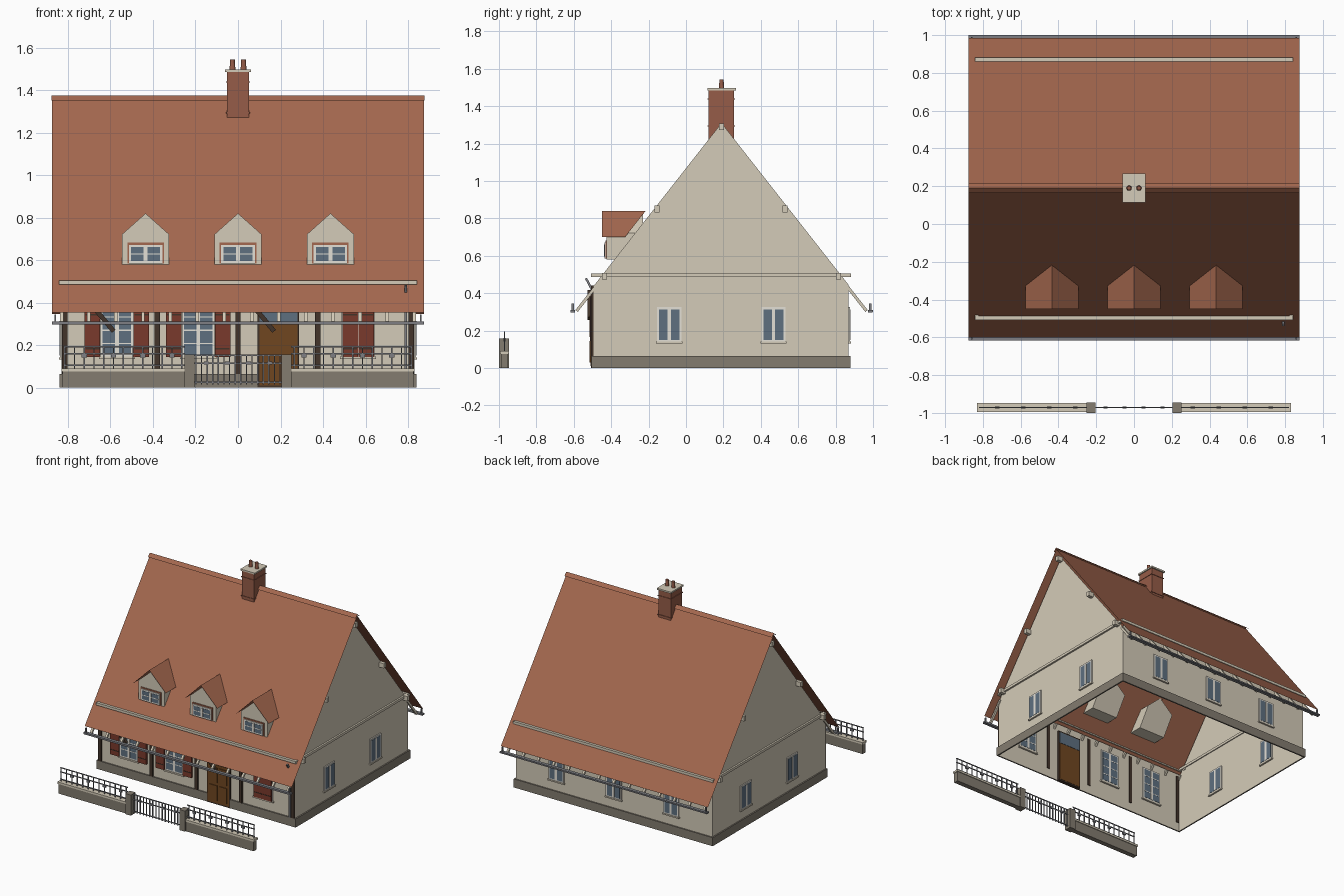
import bpy, bmesh, math
from mathutils import Matrix, Vector

if "Cube" in bpy.data.objects:
    bpy.data.objects.remove(bpy.data.objects["Cube"])


def lin(c):
    return tuple(((v / 255 + 0.055) / 1.055) ** 2.4 if v > 10 else v / 3294 for v in c) + (1,)


COLOURS = {
    "cream": (212, 203, 184), "tile": (163, 103, 78), "stone": (131, 124, 112),
    "glass": (94, 112, 128), "white": (228, 224, 214), "shutter_red": (122, 58, 44),
    "door_wood": (112, 70, 32), "dark_timber": (66, 52, 42), "metal": (126, 127, 132),
    "brick": (150, 92, 72)}
MATS = {}
for key, rgb in COLOURS.items():
    MATS[key] = bpy.data.materials.new(key)
    MATS[key].diffuse_color = lin(rgb)

parts = {}


def mesh(name, mat):
    return parts.setdefault((name, mat), bmesh.new())


def box(name, mat, x0, x1, y0, y1, z0, z1):
    bm = mesh(name, mat)
    m = Matrix.Translation(((x0 + x1) / 2, (y0 + y1) / 2, (z0 + z1) / 2))
    bmesh.ops.create_cube(bm, size=1, matrix=m @ Matrix.Diagonal((x1 - x0, y1 - y0, z1 - z0, 1)))


def face(name, mat, pts):
    bm = mesh(name, mat)
    return bm.faces.new([bm.verts.new(p) for p in pts])


def bar(name, mat, a, b, w, d):
    # square bar between two points
    a, b = Vector(a), Vector(b)
    rot = (b - a).to_track_quat('Z', 'Y').to_matrix().to_4x4()
    m = Matrix.Translation((a + b) / 2) @ rot @ Matrix.Diagonal((w, d, (b - a).length, 1))
    bmesh.ops.create_cube(mesh(name, mat), size=1, matrix=m)


def wall_box(name, mat, side, pos, u0, u1, d, z0, z1):
    # box straddling a wall; side is the wall's normal axis
    if side == 'x':
        box(name, mat, pos - d, pos + d, u0, u1, z0, z1)
    else:
        box(name, mat, u0, u1, pos - d, pos + d, z0, z1)


def window(side, pos, u, w, z0, z1, frame="white", rows=3):
    wall_box("window_frames", frame, side, pos, u - w / 2, u + w / 2, 0.008, z0, z1)
    b = 0.011
    wall_box("window_glass", "glass", side, pos, u - w / 2 + b, u + w / 2 - b, 0.0095, z0 + b, z1 - b)
    wall_box("window_bars", "white", side, pos, u - 0.009, u + 0.009, 0.011, z0 + b, z1 - b)
    for i in range(1, rows):
        z = z0 + (z1 - z0) * i / rows
        wall_box("window_bars", "white", side, pos, u - w / 2 + b, u + w / 2 - b, 0.0105, z - 0.003, z + 0.003)


RY, RZ, SLOPE = 0.19, 1.36, 1.275      # ridge position and roof pitch
WX, WF, WB = 0.83, -0.495, 0.868       # wall faces


def ring(name, mat, out, t, z0, z1):
    x, f, b = WX + out, WF - out, WB + out
    box(name, mat, -x, x, f, f + t, z0, z1)
    box(name, mat, -x, x, b - t, b, z0, z1)
    for s in (-1, 1):
        cx = s * (x - t / 2)
        box(name, mat, cx - t / 2, cx + t / 2, f + t, b - t, z0, z1)


# Walls: two gables and two long sides, open underneath
for s in (-1, 1):
    x = s * WX
    face("gable_wall", "cream", [(x, WF, 0), (x, WB, 0), (x, WB, 0.446), (x, RY, 1.31), (x, WF, 0.437)])
for y in (WF, WB):
    face("long_wall", "cream", [(-WX, y, 0), (WX, y, 0), (WX, y, 0.46), (-WX, y, 0.46)])
ring("plinth", "stone", 0.011, 0.010, 0, 0.065)
ring("cornice", "cream", 0.013, 0.02, 0.486, 0.505)

# Main roof sheets and ridge cap
for y in (-0.6, 0.985):
    z = RZ - SLOPE * abs(y - RY)
    face("main_roof", "tile", [(-0.875, RY, RZ), (0.875, RY, RZ), (0.875, y, z), (-0.875, y, z)])
for s in (-1, 1):
    face("ridge_cap", "tile", [(-0.877, RY, 1.374), (0.877, RY, 1.374),
                               (0.877, RY + s * 0.025, 1.35), (-0.877, RY + s * 0.025, 1.35)])

# Purlin ends showing on the gables
for s in (-1, 1):
    for y, z in ((-0.435, 0.49), (-0.155, 0.85), (RY, 1.29), (0.53, 0.85), (0.815, 0.49)):
        cx = s * 0.848
        box("purlin_ends", "cream", cx - 0.022, cx + 0.022, y - 0.013, y + 0.013, z - 0.018, z + 0.018)

# Rafter tails and gutters under both eaves
for s, yo in ((-1, -0.585), (1, 0.965)):
    for i in range(14):
        x = -0.83 + 1.66 * i / 13
        bar("rafter_tails", "cream", (x, yo, 0.305), (x, yo - s * 0.11, 0.445), 0.016, 0.016)
    y = yo + s * 0.02
    box("gutter", "metal", -0.875, 0.875, y - 0.012, y + 0.012, 0.298, 0.311)
    for x in (-0.86, 0.86):
        box("gutter_hangers", "metal", x - 0.004, x + 0.004, y - 0.006, y + 0.006, 0.298, 0.345)
box("gutter", "metal", -0.875, 0.875, 0.992, 1.0, 0.300, 0.309)

# Downpipe
bar("downpipe", "metal", (0.79, -0.535, 0.48), (0.79, -0.503, 0.42), 0.012, 0.012)
box("downpipe", "metal", 0.784, 0.796, -0.511, -0.499, 0.065, 0.425)

# Timber posts and braces on the front
for x in (-0.815, -0.38, 0, 0.375, 0.815):
    box("front_posts", "dark_timber", x - 0.012, x + 0.012, -0.508, -0.49, 0.065, 0.44)
for x in (-0.585, 0.17):
    bar("front_braces", "dark_timber", (x - 0.12, -0.515, 0.41), (x, -0.515, 0.265), 0.022, 0.022)

# Windows on all four walls, with sills
for s in (-1, 1):
    for y in (-0.09, 0.468):
        window('x', s * WX, y, 0.13, 0.14, 0.325, rows=1)
        wall_box("window_sills", "cream", 'x', s * WX, y - 0.07, y + 0.07, 0.013, 0.132, 0.142)
for x in (-0.485, 0, 0.485):
    window('y', WB, x, 0.13, 0.14, 0.325, rows=1)
    wall_box("window_sills", "cream", 'y', WB, x - 0.07, x + 0.07, 0.013, 0.132, 0.142)
for x in (-0.57, -0.187, 0.565):
    window('y', WF, x, 0.155, 0.145, 0.395, rows=4)
    wall_box("window_sills", "cream", 'y', WF, x - 0.085, x + 0.085, 0.014, 0.135, 0.146)

# Shutters: open beside two windows, closed over the third
for x, off in ((-0.57, 0.115), (-0.187, 0.115), (0.565, 0.0375)):
    for s in (-1, 1):
        cx = x + s * off
        box("shutters", "shutter_red", cx - 0.0365, cx + 0.0365, -0.512, -0.497, 0.145, 0.395)
        for z in (0.18, 0.34):
            box("shutter_hinges", "dark_timber", cx - 0.033, cx + 0.033, -0.514, -0.51, z, z + 0.006)

# Front door with a glazed top light
wall_box("door_frame", "dark_timber", 'y', WF, 0.092, 0.288, 0.013, 0, 0.40)
wall_box("door", "door_wood", 'y', WF, 0.100, 0.280, 0.015, 0.01, 0.30)
wall_box("door_light", "glass", 'y', WF, 0.100, 0.280, 0.015, 0.305, 0.39)
for x in (0.115, 0.198):
    for z in (0.03, 0.165):
        box("door_panels", "door_wood", x, x + 0.067, -0.515, -0.509, z, z + 0.115)

# Dormers: cream body, tiled roof, small window
for x in (-0.435, 0, 0.435):
    front = [(x - 0.11, 0.58), (x + 0.11, 0.58), (x + 0.11, 0.722), (x, 0.82), (x - 0.11, 0.722)]
    f = face("dormer_body", "cream", [(px, -0.425, pz) for px, pz in front])
    bm = mesh("dormer_body", "cream")
    ext = bmesh.ops.extrude_face_region(bm, geom=[f], use_keep_orig=True)["geom"]
    for v in (g for g in ext if isinstance(g, bmesh.types.BMVert)):
        v.co.y = min(-0.23, RY - (RZ - v.co.z) / SLOPE + 0.1)
    for s in (-1, 1):
        e = x + s * 0.14
        face("dormer_roof", "tile", [(e, -0.45, 0.70), (x, -0.45, 0.84), (x, -0.216, 0.84), (e, -0.326, 0.70)])
    box("dormer_window_surround", "tile", x - 0.086, x + 0.086, -0.430, -0.42, 0.585, 0.682)
    window('y', -0.428, x, 0.158, 0.585, 0.672, frame="white", rows=2)

# Chimney with cap and pots
box("chimney", "brick", -0.052, 0.052, 0.12, 0.257, 1.18, 1.49)
for z in (1.29, 1.435):
    box("chimney_band", "brick", -0.056, 0.056, 0.116, 0.261, z, z + 0.006)
box("chimney_cap", "cream", -0.06, 0.06, 0.115, 0.267, 1.485, 1.497)
for x in (-0.026, 0.026):
    bmesh.ops.create_cone(mesh("chimney_pots", "brick"), cap_ends=True, segments=12, radius1=0.014,
                          radius2=0.011, depth=0.05, matrix=Matrix.Translation((x, 0.19, 1.518)))

# Garden wall, pillars, railings
for s in (-1, 1):
    def sx(name, mat, a, b, *r):
        box(name, mat, min(s * a, s * b), max(s * a, s * b), *r)
    sx("garden_wall", "stone", 0.25, 0.825, -0.99, -0.953, 0, 0.075)
    sx("garden_wall_cap", "cream", 0.25, 0.83, -0.995, -0.947, 0.075, 0.09)
    sx("gate_pillars", "stone", 0.205, 0.252, -1.0, -0.945, 0, 0.157)
    for z in (0.105, 0.16, 0.192):
        sx("railing", "metal", 0.25, 0.82, -0.974, -0.968, z - 0.003, z + 0.003)
    for i in range(13):
        x = 0.265 + 0.55 * i / 12
        sx("railing", "metal", x - 0.003, x + 0.003, -0.974, -0.968, 0.09, 0.192)
        if i % 3 == 1:
            sx("railing_plates", "metal", x - 0.012, x + 0.012, -0.977, -0.965, 0.142, 0.16)

# Gate
for z in (0.025, 0.115, 0.152):
    box("gate", "metal", -0.205, 0.205, -0.974, -0.968, z - 0.003, z + 0.003)
for i in range(16):
    x = -0.198 + 0.396 * i / 15
    box("gate", "metal", x - 0.003, x + 0.003, -0.974, -0.968, 0.015, 0.155)
for x in (-0.15, -0.05, 0.05, 0.15):
    box("gate_plates", "metal", x - 0.011, x + 0.011, -0.977, -0.965, 0.108, 0.122)

# Turn the gathered meshes into objects
for (name, mat), bm in parts.items():
    bmesh.ops.recalc_face_normals(bm, faces=bm.faces)
    if name in ("main_roof", "ridge_cap", "dormer_roof"):
        for f in bm.faces:
            if f.normal.z < 0:
                f.normal_flip()
    elif name in ("gable_wall", "long_wall"):
        for f in bm.faces:
            if f.normal.dot(f.calc_center_median() - Vector((0, RY, 0.4))) < 0:
                f.normal_flip()
    me = bpy.data.meshes.new(name)
    bm.to_mesh(me)
    bm.free()
    me.materials.append(MATS[mat])
    bpy.context.collection.objects.link(bpy.data.objects.new(name, me))

for m in bpy.data.materials:
    if m.users and not m.is_grease_pencil:
        m.use_nodes = True
        m.node_tree.nodes["Principled BSDF"].inputs["Base Color"].default_value = m.diffuse_color
